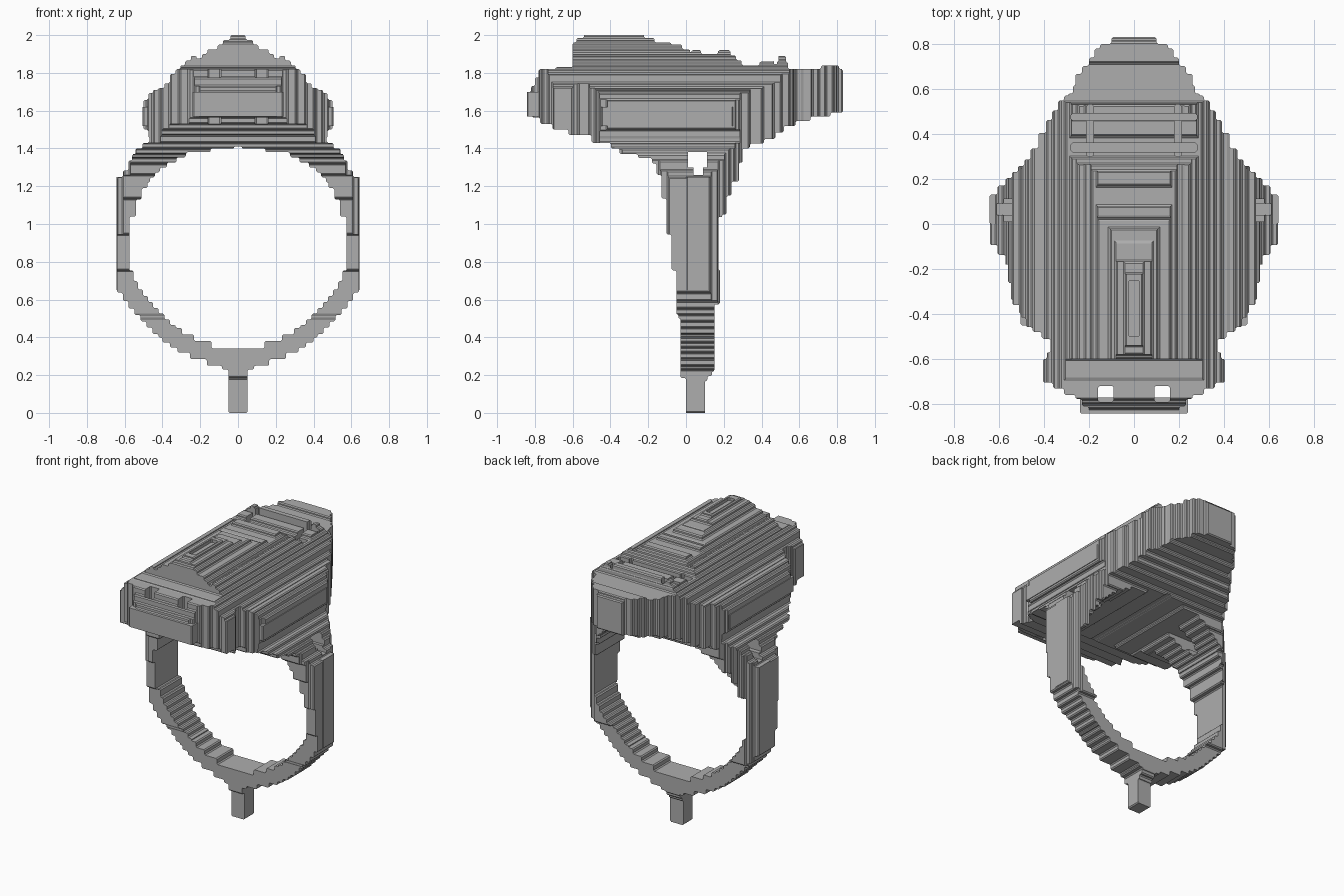
import bpy
import bmesh
from mathutils import Vector

STEP = .03
CHAMFER = .007

old = bpy.data.objects.get("Cube")
if old:
    bpy.data.objects.remove(old, do_unlink=True)

# One plain grey metal
metal = bpy.data.materials.new("grey metal")
metal.use_nodes = True
grey = (.42, .42, .42, 1)
metal.diffuse_color = grey
for node in metal.node_tree.nodes:
    if node.type == 'BSDF_PRINCIPLED':
        node.inputs["Base Color"].default_value = grey


def stairs(points):
    """Replace every slanted segment of a path by small square steps."""
    path = [Vector(points[0])]
    for start, end in zip(points, points[1:]):
        start, end = Vector(start), Vector(end)
        delta = end - start
        small = min(abs(delta.x), abs(delta.y))
        count = max(1, round(small / STEP))
        long_axis = 0 if abs(delta.x) > abs(delta.y) else 1
        for i in range(count):
            here = start + delta * (i / count)
            there = start + delta * ((i + 1) / count)
            middle = (here[long_axis] + there[long_axis]) / 2
            first, second = here.copy(), there.copy()
            first[long_axis] = middle
            second[long_axis] = middle
            path += [first, second, there]
    return path


def mirrored(half):
    """Close a right-hand path with its reflection in the vertical axis."""
    return half + [Vector((-p.x, p.y)) for p in reversed(half)]


def tidy(loop):
    """Drop repeated and straight points, then blunt every corner."""
    distinct = []
    for p in loop:
        if not distinct or (p - distinct[-1]).length > .0005:
            distinct.append(p)
    if (distinct[0] - distinct[-1]).length < .0005:
        distinct.pop()
    corners = []
    total = len(distinct)
    for i, p in enumerate(distinct):
        before = p - distinct[i - 1]
        after = distinct[(i + 1) % total] - p
        if abs(before.cross(after)) > .000001:
            corners.append(p)
    blunt = []
    total = len(corners)
    for i, p in enumerate(corners):
        for other in (corners[i - 1], corners[(i + 1) % total]):
            edge = other - p
            blunt.append(p + edge.normalized() * min(CHAMFER, edge.length * .3))
    return blunt


def prism(name, loop, place, low, high):
    """Extrude a flat outline between two depths; place maps it into space."""
    bm = bmesh.new()
    rings = [[bm.verts.new(place(p.x, p.y, depth)) for p in loop]
             for depth in (low, high)]
    bm.faces.new(rings[0])
    bm.faces.new(list(reversed(rings[1])))
    total = len(loop)
    for i in range(total):
        j = (i + 1) % total
        bm.faces.new((rings[0][j], rings[0][i], rings[1][i], rings[1][j]))
    bmesh.ops.recalc_face_normals(bm, faces=bm.faces)
    mesh = bpy.data.meshes.new(name)
    bm.to_mesh(mesh)
    bm.free()
    mesh.materials.append(metal)
    obj = bpy.data.objects.new(name, mesh)
    bpy.context.collection.objects.link(obj)
    return obj


def box(name, xs, ys, zs):
    """Blunt-edged block spanning the three ranges."""
    corners = [Vector((x, y)) for x, y in
               ((xs[0], ys[0]), (xs[1], ys[0]), (xs[1], ys[1]), (xs[0], ys[1]))]
    return prism(name, tidy(corners), along_z, *zs)


def combine(target, tool, operation):
    """Apply a boolean and throw the tool away."""
    tool.hide_render = True
    mod = target.modifiers.new("shape", 'BOOLEAN')
    mod.operation = operation
    mod.solver = 'MANIFOLD'
    mod.object = tool
    bpy.context.view_layer.objects.active = target
    bpy.ops.object.modifier_apply(modifier=mod.name)
    bpy.data.objects.remove(tool, do_unlink=True)


def along_x(a, b, depth):
    return (depth, a, b)


def along_y(a, b, depth):
    return (a, depth, b)


def along_z(a, b, depth):
    return (a, b, depth)


# Front outline: foot, band, shoulders, then the tiered head
band_edge = [(0, 0), (.05, 0), (.05, .23), (.12, .25), (.3, .32), (.42, .4),
             (.58, .57), (.64, .66), (.64, 1.23), (.58, 1.3), (.56, 1.37),
             (.45, 1.46)]
head_edge = [(.45, 1.46), (.5, 1.5), (.5, 1.64), (.45, 1.71), (.39, 1.72),
             (.33, 1.82), (.28, 1.84), (.25, 1.89), (.22, 1.89), (.2, 1.86),
             (.19, 1.9), (.08, 1.95), (.04, 2), (0, 2)]
front = mirrored(stairs(band_edge + head_edge))
ring = prism("ring_body", tidy(front), along_y, -1, 1)

# Side outline: narrow band that flares into the long head
front_edge = [(0, -.01), (0, .17), (-.03, .2), (-.03, .5), (-.05, .52),
              (-.05, .66), (-.13, 1.23), (-.18, 1.35), (-.33, 1.37),
              (-.42, 1.43), (-.58, 1.47), (-.75, 1.53), (-.84, 1.6),
              (-.84, 1.7), (-.8, 1.73), (-.78, 1.82), (-.6, 1.83)]
top_edge = [(-.6, 1.96), (-.52, 2.01), (-.25, 2.01), (-.14, 1.96), (-.02, 1.95),
            (.02, 1.9), (.03, 1.92), (.08, 1.92), (.08, 1.9), (.17, 1.9),
            (.17, 1.92), (.22, 1.92), (.31, 1.84), (.38, 1.84), (.4, 1.86),
            (.44, 1.86), (.49, 1.89), (.53, 1.89), (.54, 1.82), (.7, 1.82)]
back_edge = [(.73, 1.84), (.81, 1.84), (.83, 1.8), (.83, 1.59), (.7, 1.57),
             (.54, 1.52), (.45, 1.45), (.3, 1.4), (.28, 1.25), (.24, 1.2),
             (.19, 1), (.18, .6), (.15, .55), (.15, .22), (.1, .17), (.1, -.01)]
side = stairs(front_edge + top_edge + back_edge + front_edge[:1])
combine(ring, prism("side_mask", tidy(side), along_x, -.9, .9), 'INTERSECT')

# Plan outline: pointed shoulders, clipped ends
plan_edge = [(0, -.841), (.2, -.83), (.26, -.76), (.36, -.73), (.405, -.68),
             (.405, -.6), (.37, -.57), (.37, -.51), (.45, -.48), (.57, -.31),
             (.57, -.16), (.642, -.07), (.642, .11), (.57, .19), (.46, .3),
             (.39, .44), (.31, .57), (.27, .58), (.26, .65), (.2, .72),
             (.15, .8), (.05, .83), (0, .835)]
plan = mirrored(stairs(plan_edge))
combine(ring, prism("plan_mask", tidy(plan), along_z, -.1, 2.1), 'INTERSECT')

# Finger hole
hole_edge = [(0, .34), (.08, .34), (.2, .38), (.33, .45), (.45, .57),
             (.53, .67), (.575, .78), (.575, .98), (.54, 1.1), (.48, 1.22),
             (.4, 1.3), (.25, 1.38), (.04, 1.4), (0, 1.41)]
hole = mirrored(stairs(hole_edge))
combine(ring, prism("finger_hole", tidy(hole), along_y, -.95, .95), 'DIFFERENCE')

# Keyhole through both shoulders and slots across the top of the head
across = (-.8, .8)
cuts = [(across, (.01, .11), (1.3, 1.38)),
        (across, (.04, .09), (1.26, 1.31)),
        ((-.28, .28), (.46, .49), (1.8, 2.1)),
        ((-.28, .28), (.32, .36), (1.8, 2.1)),
        ((-.025, .025), (-.5, -.25), (1.98, 2.1))]
# Paired openings behind the front ledge and notches beside the top bars
for s in (-1, 1):
    cuts.append((sorted((s * .09, s * .16)), (-.79, -.72), (1.4, 2.1)))
    cuts.append((sorted((s * .18, s * .21)), (.3, .53), (1.81, 2.1)))
for xs, ys, zs in cuts:
    combine(ring, box("cutter", xs, ys, zs), 'DIFFERENCE')

# Raised plates: head side rails, band panels, front ledge
for s, word in ((-1, "right"), (1, "left")):
    box(word + "_side_rail", sorted((s * .46, s * .505)), (-.45, .25), (1.52, 1.62))
    box(word + "_band_panel", sorted((s * .6, s * .643)), (0, .13), (.65, 1.25))
box("front_ledge", (-.24, .24), (-.843, -.77), (1.57, 1.7))
